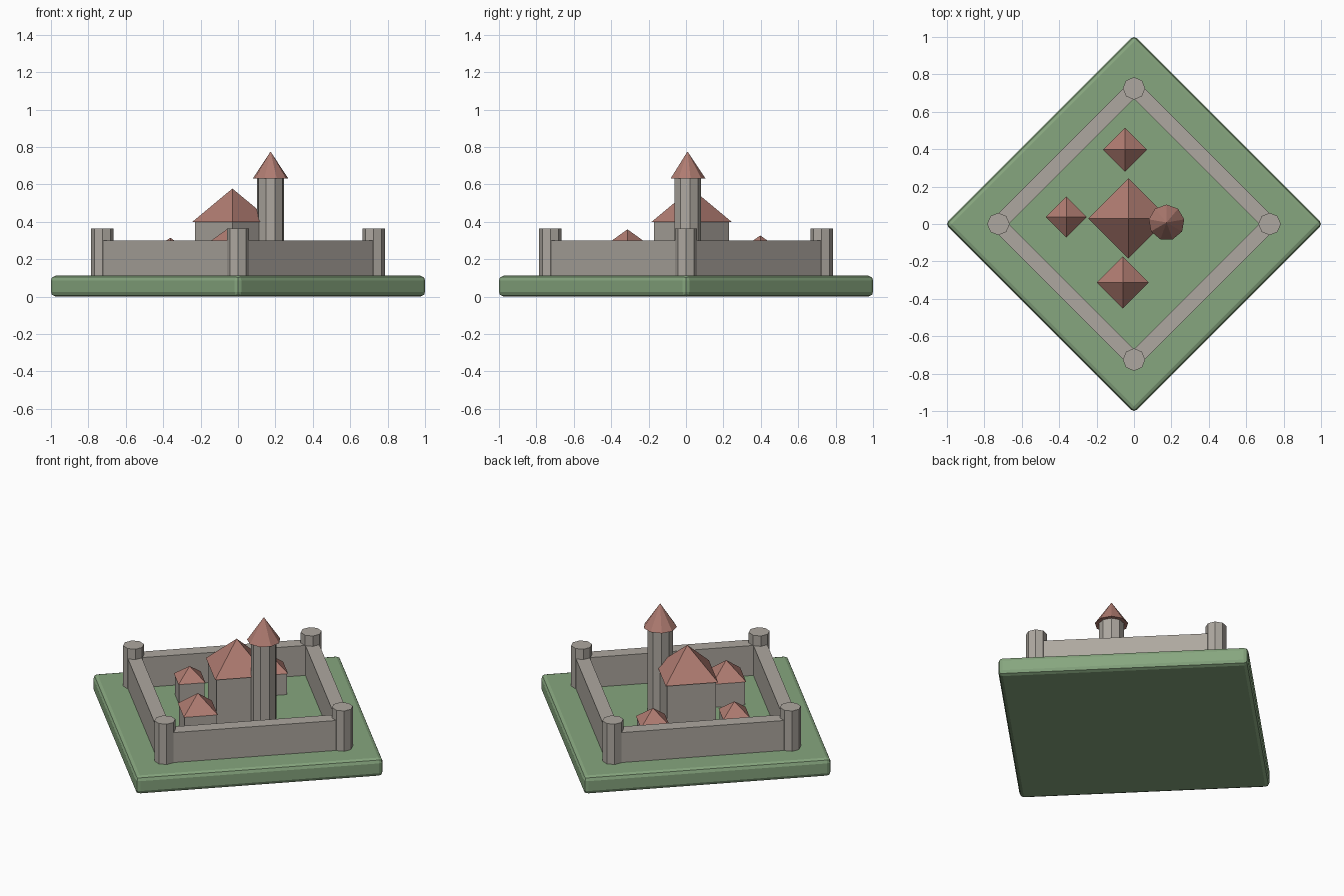
import bpy, bmesh, math
from mathutils import Matrix

if "Cube" in bpy.data.objects:
    bpy.data.objects.remove(bpy.data.objects["Cube"])


def material(name, rgb):
    m = bpy.data.materials.new(name)
    m.diffuse_color = (*rgb, 1.0)
    m.use_nodes = True
    m.node_tree.nodes["Principled BSDF"].inputs["Base Color"].default_value = m.diffuse_color
    return m


STONE = material("stone_grey", (0.42, 0.39, 0.35))
GRASS = material("grass_green", (0.24, 0.38, 0.21))
ROOF = material("roof_red", (0.43, 0.20, 0.165))


def add_object(name, bm, mat):
    mesh = bpy.data.meshes.new(name)
    bmesh.ops.recalc_face_normals(bm, faces=bm.faces)
    bm.to_mesh(mesh)
    bm.free()
    mesh.materials.append(mat)
    ob = bpy.data.objects.new(name, mesh)
    bpy.context.collection.objects.link(ob)
    return ob


def prism(name, x, y, z0, z1, r0, r1, sides, mat):
    """Prism (r0 == r1) or cone (r1 == 0) with its first corner on +y."""
    bm = bmesh.new()
    step = 2 * math.pi / sides

    def ring(r, z):
        return [bm.verts.new((x + r * math.sin(i * step), y + r * math.cos(i * step), z))
                for i in range(sides)]

    low = ring(r0, z0)
    bm.faces.new(low)
    if r1 > 0:
        high = ring(r1, z1)
        bm.faces.new(high)
        for i in range(sides):
            j = (i + 1) % sides
            bm.faces.new((low[i], low[j], high[j], high[i]))
    else:
        tip = bm.verts.new((x, y, z1))
        for i in range(sides):
            bm.faces.new((low[i], low[(i + 1) % sides], tip))
    return add_object(name, bm, mat)


GROUND = 0.112

# Grass base with softened edges
base = prism("grass_base", 0, 0, 0, GROUND, 1.01, 1.01, 4, GRASS)
bevel = base.modifiers.new("soft_edges", "BEVEL")
bevel.width = 0.025
bevel.segments = 2

# Curtain walls and corner towers, one of each per quarter turn
R = 0.725
for i in range(4):
    turn = i * math.pi / 2
    prism(f"corner_tower_{i + 1}", R * math.sin(turn), R * math.cos(turn),
          GROUND - 0.01, 0.365, 0.06, 0.06, 8, STONE)
    bm = bmesh.new()
    bmesh.ops.create_cube(bm, size=1.0)
    bmesh.ops.scale(bm, vec=(0.08, R * math.sqrt(2), 0.2), verts=bm.verts)
    bmesh.ops.translate(bm, vec=(R / math.sqrt(2), 0, 0.2), verts=bm.verts)
    bmesh.ops.transform(bm, matrix=Matrix.Rotation(turn + math.pi / 4, 4, "Z"), verts=bm.verts)
    add_object(f"curtain_wall_{i + 1}", bm, STONE)

# Keep and houses: name, x, y, eave height, roof tip, roof radius
buildings = [
    ("keep", -0.03, 0.03, 0.40, 0.578, 0.214),
    ("front_house", -0.06, -0.313, 0.26, 0.36, 0.139),
    ("back_house", -0.048, 0.397, 0.245, 0.327, 0.118),
    ("left_house", -0.362, 0.037, 0.24, 0.315, 0.11),
]
for name, x, y, eave, tip, r in buildings:
    prism(name + "_body", x, y, GROUND - 0.01, eave, r * 0.935, r * 0.935, 4, STONE)
    prism(name + "_roof", x, y, eave, tip, r, 0, 4, ROOF)

# Tall tower beside the keep
prism("tall_tower", 0.174, 0.008, GROUND - 0.01, 0.632, 0.073, 0.073, 9, STONE)
prism("tall_tower_roof", 0.174, 0.008, 0.632, 0.776, 0.096, 0, 9, ROOF)
